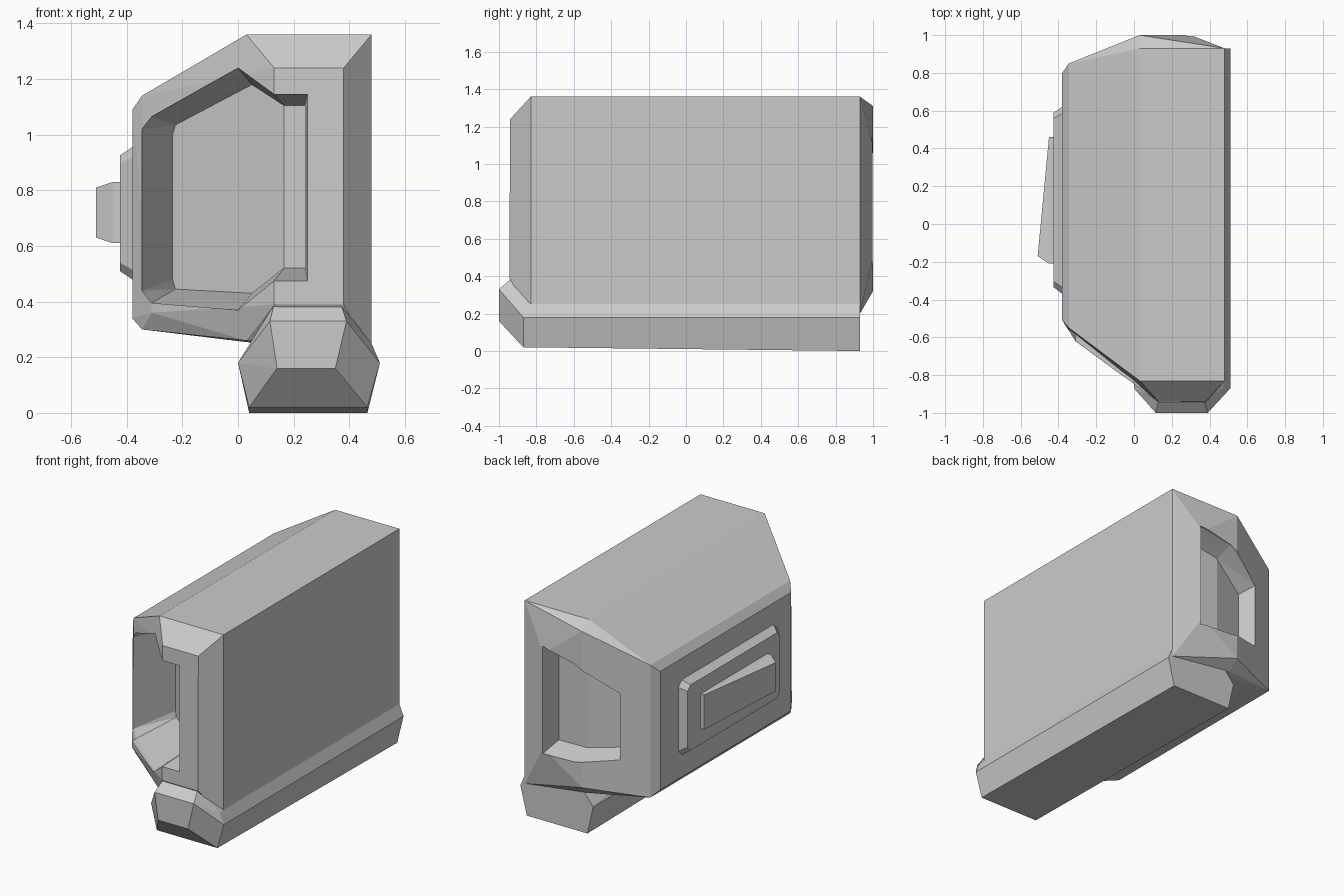
import bpy, bmesh

if "Cube" in bpy.data.objects:
    bpy.data.objects.remove(bpy.data.objects["Cube"])


def finish(bm, name):
    bmesh.ops.recalc_face_normals(bm, faces=bm.faces)
    me = bpy.data.meshes.new(name)
    bm.to_mesh(me)
    bm.free()
    ob = bpy.data.objects.new(name, me)
    bpy.context.collection.objects.link(ob)
    return ob


def hull(name, pts):
    """Faceted convex solid round a few corner points."""
    bm = bmesh.new()
    for p in pts:
        bm.verts.new(p)
    r = bmesh.ops.convex_hull(bm, input=bm.verts)
    junk = [g for g in r["geom_interior"] if isinstance(g, bmesh.types.BMVert)]
    if junk:
        bmesh.ops.delete(bm, geom=junk, context='VERTS')
    bmesh.ops.dissolve_limit(bm, angle_limit=0.03, verts=bm.verts, edges=bm.edges)
    return finish(bm, name)


def loft(name, rings):
    """Closed solid through rings with equal point counts."""
    bm = bmesh.new()
    rs = [[bm.verts.new(p) for p in r] for r in rings]
    n = len(rs[0])
    for a, b in zip(rs, rs[1:]):
        for i in range(n):
            j = (i + 1) % n
            bm.faces.new((a[i], a[j], b[j], b[i]))
    bm.faces.new(rs[0])
    bm.faces.new(rs[-1])
    bmesh.ops.triangulate(bm, faces=bm.faces)
    return finish(bm, name)


def interp(x, table):
    """Piecewise linear y(x)."""
    if x <= table[0][0]:
        return table[0][1]
    for (x0, y0), (x1, y1) in zip(table, table[1:]):
        if x <= x1:
            return y0 + (y1 - y0) * (x - x0) / (x1 - x0)
    return table[-1][1]


def recess(body, name, far, outer, surf, inner, deep):
    """Cut a tapered pocket: straight to the surface, then narrowing inward."""
    cut = loft(name, [[(x, far, z) for x, z in outer],
                      [(x, interp(x, surf), z) for x, z in outer],
                      [(x, interp(x, deep), z) for x, z in inner]])
    cut.hide_render = True
    cut.hide_viewport = True
    m = body.modifiers.new(name, 'BOOLEAN')
    m.operation = 'DIFFERENCE'
    m.solver = 'EXACT'
    m.object = cut


# main housing
body = hull("housing", [
    (.03, -.83, 1.36), (.48, -.83, 1.36), (.13, -.94, 1.24), (.38, -.94, 1.24),
    (.13, -.945, .39), (.38, -.945, .39), (.48, -.83, .2), (.03, -.83, .26),
    (-.345, -.55, 1.14), (-.38, -.51, 1.09), (-.31, -.62, .36),
    (-.345, -.55, .30), (-.38, -.51, .34),
    (.03, .93, 1.36), (.48, .93, 1.36), (.03, 1, 1.31), (.3, 1, 1.1),
    (.3, 1, .5), (.03, 1, .32), (.48, .93, .2), (.03, .93, .26),
    (-.345, .85, 1.14), (-.38, .8, 1.09), (-.345, .85, .30), (-.38, .8, .34)])

# deep front window
recess(body, "front_cutter", -1.2,
       [(-.345, 1.02), (-.31, 1.065), (0, 1.24), (.13, 1.145), (.25, 1.145),
        (.25, .475), (.13, .475), (0, .37), (-.31, .395), (-.345, .44)],
       [(-.345, -.55), (0, -.83), (.13, -.94)],
       [(-.235, 1.0), (-.225, 1.035), (.05, 1.18), (.165, 1.105), (.24, 1.105),
        (.24, .52), (.165, .52), (.05, .43), (-.225, .445), (-.235, .48)],
       [(-.235, -.29), (.165, -.57)])

# shallow rear window
recess(body, "rear_cutter", 1.2,
       [(.31, 1.14), (.08, 1.09), (-.18, .94), (-.18, .52), (.08, .47), (.31, .46)],
       [(-.18, .92), (.08, .995), (.31, .98)],
       [(.29, 1.1), (.08, 1.05), (-.14, .91), (-.14, .55), (.08, .51), (.29, .5)],
       [(-.14, .81), (.08, .87), (.29, .86)])

# foot rail under the right edge
hull("foot_rail",
     [(.115, -1, .33), (.39, -1, .33), (.35, -1, .16), (.14, -1, .16),
      (.13, -.93, .39), (.37, -.93, .39), (.04, -.87, .02), (.465, -.87, .02),
      (.04, .93, 0), (.465, .93, 0), (.1, .93, .3), (.4, .93, .3)]
     + [p for y in (-.87, .93) for p in ((0, y, .18), (.51, y, .18), (.48, y, .25))])


def octagon(x, y0, y1, z0, z1, c):
    return [(x, y, z) for y, z in (
        (y0 + c, z0), (y1 - c, z0), (y1, z0 + c), (y1, z1 - c),
        (y1 - c, z1), (y0 + c, z1), (y0, z1 - c), (y0, z0 + c))]


# raised side plate and wedge handle on the left
loft("side_plate", [octagon(-.36, -.37, .62, .48, .955, .035),
                    octagon(-.38, -.37, .62, .48, .955, .035),
                    octagon(-.425, -.335, .59, .51, .925, .03)])
hull("side_handle", [(x, y, z) for x, y, h in (
    (-.41, -.21, .11), (-.41, .46, .11), (-.45, -.21, .11),
    (-.45, .46, .11), (-.51, -.17, .09)) for z in (.72 - h, .72 + h)])
